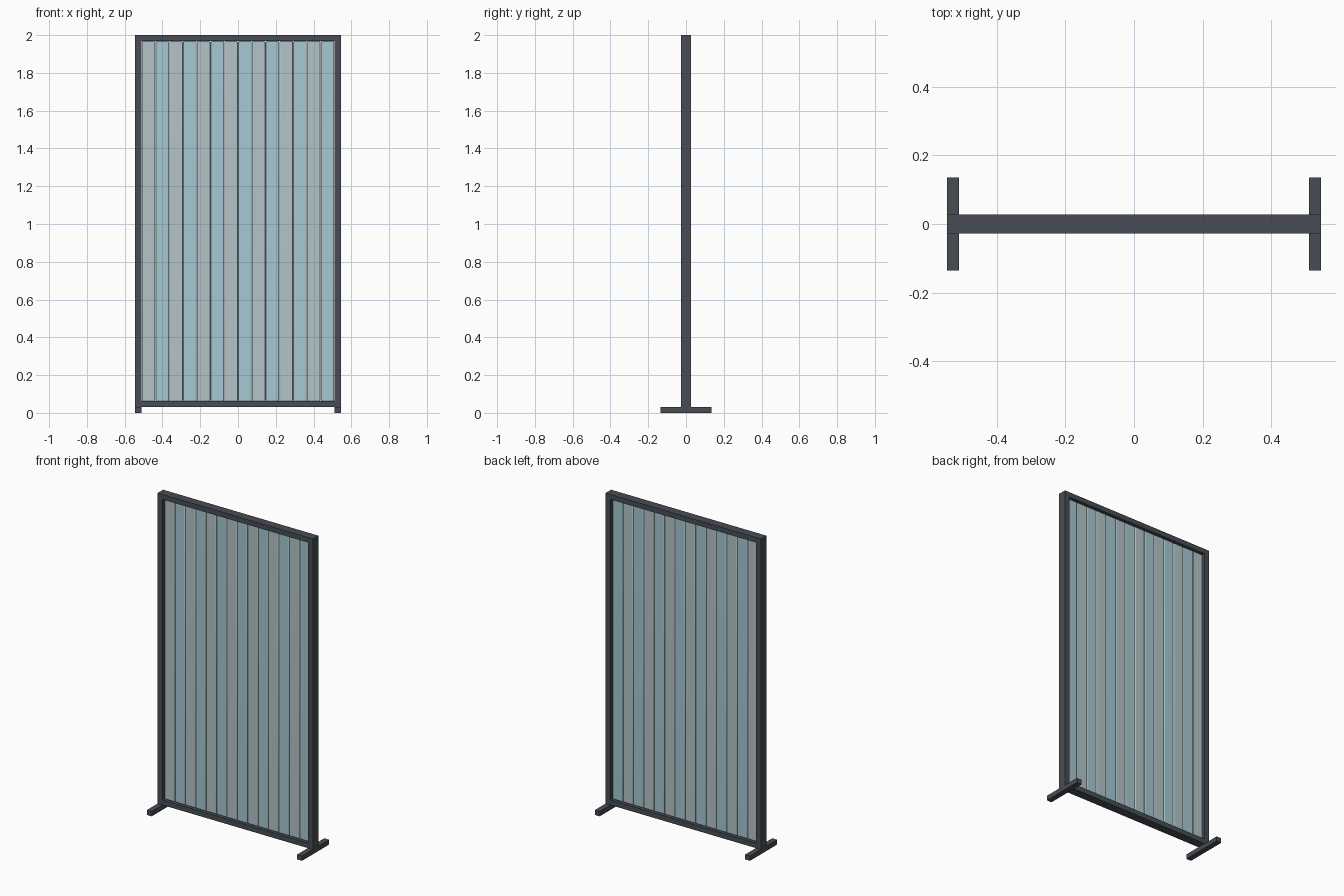
import bpy

if "Cube" in bpy.data.objects:
    bpy.data.objects.remove(bpy.data.objects["Cube"])

W, H, D = 0.545, 2.0, 0.0275      # half width, height, half depth
T, FOOT = 0.035, 0.03             # post width, foot height
RAIL = 0.032


def material(name, rgb):
    m = bpy.data.materials.new(name)
    m.diffuse_color = (*rgb, 1)
    m.use_nodes = True
    m.node_tree.nodes["Principled BSDF"].inputs["Base Color"].default_value = m.diffuse_color
    return m


def box(name, lo, hi, mat, bevel=0.0, segments=1):
    bpy.ops.mesh.primitive_cube_add(
        size=1, location=[(a + b) / 2 for a, b in zip(lo, hi)])
    o = bpy.context.object
    o.name = name
    o.scale = [b - a for a, b in zip(lo, hi)]
    bpy.ops.object.transform_apply(location=False, rotation=False, scale=True)
    o.data.materials.append(mat)
    if bevel:
        b = o.modifiers.new("soft_edges", 'BEVEL')
        b.width, b.segments = bevel, segments
        bpy.ops.object.shade_smooth_by_angle()
    return o


metal = material("dark_metal", (0.065, 0.075, 0.09))
pale = material("pale_grey_slat", (0.46, 0.56, 0.58))
blue = material("pale_blue_slat", (0.38, 0.58, 0.65))

# Posts and feet, left and right
for side, s in (("left", -1), ("right", 1)):
    x0, x1 = sorted((s * W, s * (W - T)))
    box(side + "_post", (x0, -D, FOOT), (x1, D, H), metal)
    box(side + "_foot", (x0, -0.136, 0), (x1, 0.136, FOOT), metal)

# Rails between the posts
inner = W - T
box("top_rail", (-inner, -D, H - RAIL), (inner, D, H), metal)
box("bottom_rail", (-inner, -D, FOOT), (inner, D, FOOT + RAIL), metal)

# Vertical slats in alternating tints
COUNT = 14
pitch = 2 * inner / COUNT
for i in range(COUNT):
    x = -inner + i * pitch
    box(f"slat_{i + 1}", (x + 0.001, -0.01, FOOT + RAIL),
        (x + pitch - 0.001, 0.01, H - RAIL),
        blue if i % 2 else pale, 0.005, 3)
